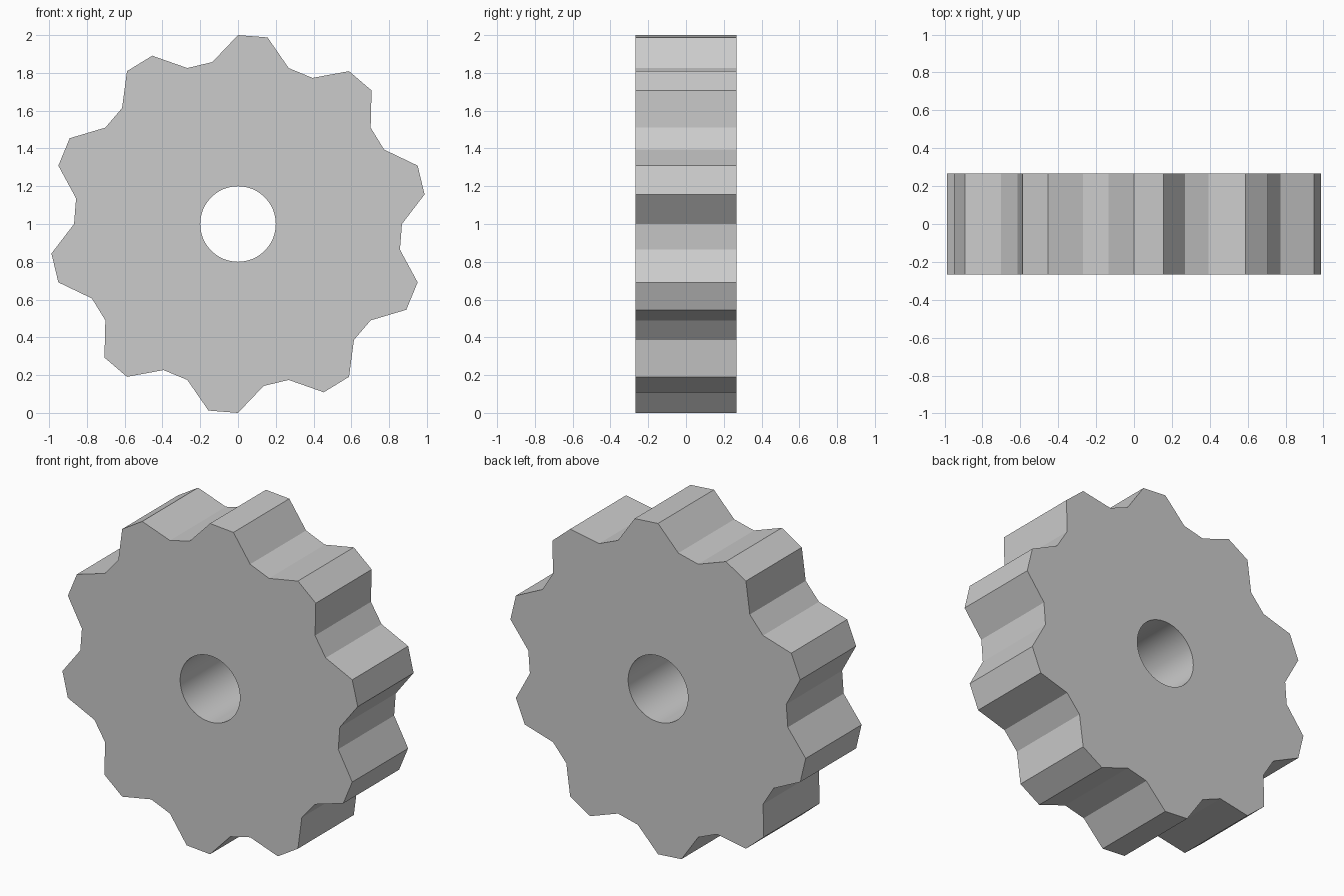
import bpy, bmesh
from math import sin, cos, radians, pi

if "Cube" in bpy.data.objects:
    bpy.data.objects.remove(bpy.data.objects["Cube"])

TEETH = 10
TIP, ROOT, BORE = 1.0, 0.868, 0.2
HALF = 0.267
N = TEETH * 4          # outline points: two on each tip, two in each root
M = N * 2              # bore segments

bm = bmesh.new()


def ring(count, radius_at, y):
    # Points run clockwise from the top, seen from the front
    verts = []
    for i in range(count):
        a = 2 * pi * i / count
        r = radius_at(i)
        verts.append(bm.verts.new((r * sin(a), y, 1 + r * cos(a))))
    return verts


def tooth(i):
    return TIP if i % 4 < 2 else ROOT


outer = [ring(N, tooth, y) for y in (-HALF, HALF)]
bore = [ring(M, lambda i: BORE, y) for y in (-HALF, HALF)]

# Front and back faces
for o, b in zip(outer, bore):
    for i in range(N):
        bm.faces.new((o[i], o[(i + 1) % N], b[(2 * i + 2) % M], b[2 * i + 1], b[2 * i]))

# Tooth walls and bore wall
for front, back in (outer, bore):
    n = len(front)
    for i in range(n):
        j = (i + 1) % n
        bm.faces.new((front[i], front[j], back[j], back[i]))

bmesh.ops.recalc_face_normals(bm, faces=bm.faces)
mesh = bpy.data.meshes.new("gear_wheel")
bm.to_mesh(mesh)
bm.free()

gear = bpy.data.objects.new("gear_wheel", mesh)
bpy.context.collection.objects.link(gear)
bpy.context.view_layer.objects.active = gear
gear.select_set(True)
# Smooth bore, crisp teeth
bpy.ops.object.shade_smooth_by_angle(angle=radians(10))
